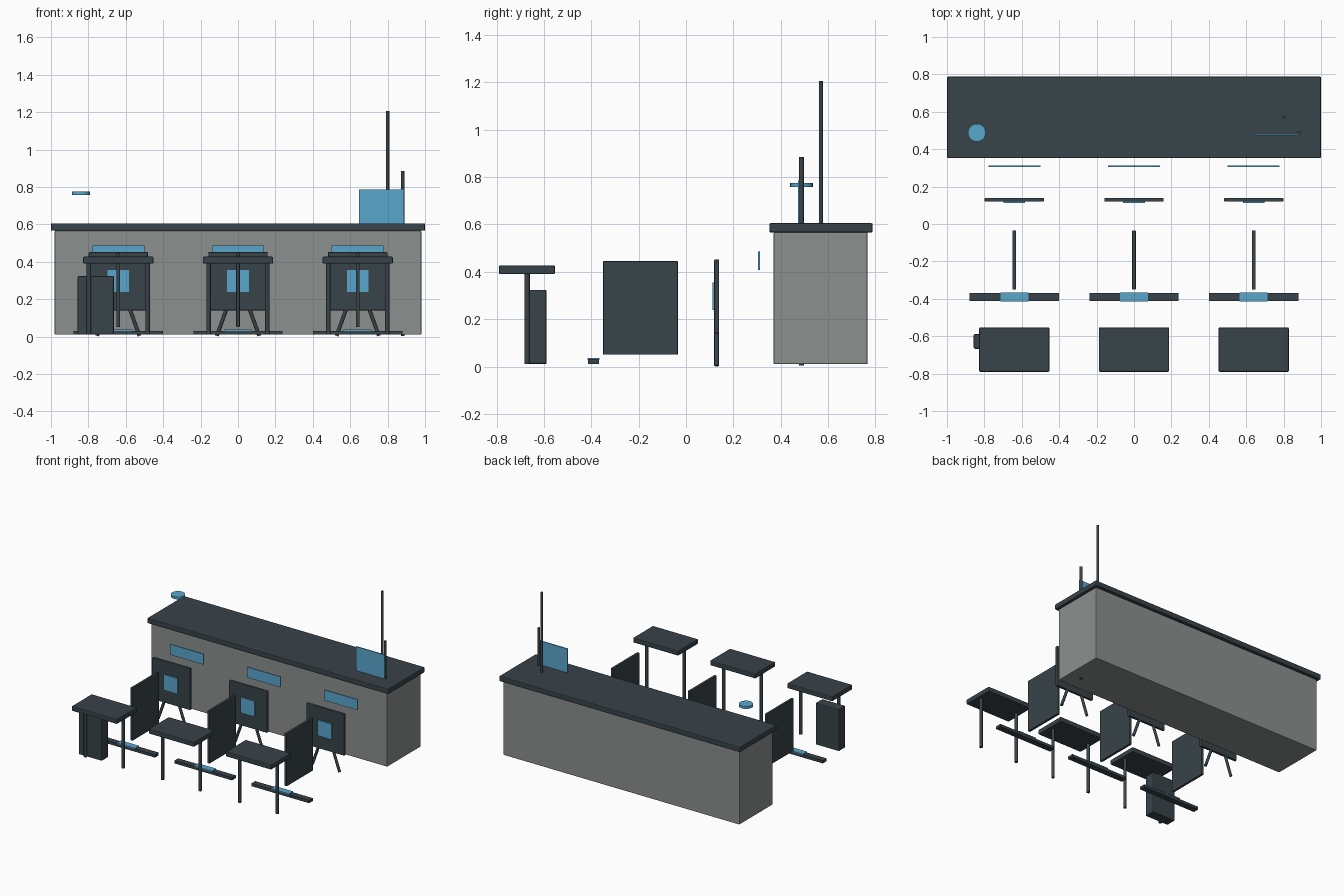
import bpy, math
from mathutils import Vector

if "Cube" in bpy.data.objects:
    bpy.data.objects.remove(bpy.data.objects["Cube"])


def material(name, rgb):
    def lin(c):
        c /= 255
        return c / 12.92 if c <= 0.04045 else ((c + 0.055) / 1.055) ** 2.4
    m = bpy.data.materials.new(name)
    m.diffuse_color = (*[lin(c) for c in rgb], 1)
    m.use_nodes = True
    m.node_tree.nodes["Principled BSDF"].inputs["Base Color"].default_value = m.diffuse_color
    return m


DARK = material("dark slate", (56, 67, 73))
BLUE = material("sky blue", (90, 166, 206))
GREY = material("warm grey", (139, 144, 141))


def box(name, x, y, z, mat, bevel=0.0):
    """Box from (min, max) ranges, with optional softened edges."""
    bpy.ops.mesh.primitive_cube_add(
        size=1, location=[(r[0] + r[1]) / 2 for r in (x, y, z)])
    o = bpy.context.object
    o.name = name
    o.scale = [r[1] - r[0] for r in (x, y, z)]
    bpy.ops.object.transform_apply(location=False, rotation=False, scale=True)
    o.data.materials.append(mat)
    if bevel:
        b = o.modifiers.new("soft_edges", 'BEVEL')
        b.width, b.segments = bevel, 2
    return o


def rod(name, a, b, radius, mat, sides=12):
    """Cylinder between two points."""
    a, b = Vector(a), Vector(b)
    bpy.ops.mesh.primitive_cylinder_add(
        vertices=sides, radius=radius, depth=(b - a).length, location=(a + b) / 2)
    o = bpy.context.object
    o.name = name
    o.rotation_euler = (b - a).to_track_quat('Z', 'Y').to_euler()
    o.data.materials.append(mat)
    bpy.ops.object.shade_smooth_by_angle(angle=math.radians(40))
    return o


# Long counter at the back
box("counter_body", (-0.98, 0.98), (0.37, 0.767), (0.01, 0.567), GREY, 0.005)
box("counter_top", (-1, 1), (0.352, 0.788), (0.566, 0.606), DARK, 0.006)

# Flag, its pole, the tall mast and the disc above the counter
rod("flag_pole", (0.881, 0.488, 0.004), (0.881, 0.488, 0.885), 0.01, DARK)
box("flag", (0.648, 0.886), (0.473, 0.481), (0.605, 0.786), BLUE)
rod("mast", (0.8, 0.57, 0.59), (0.8, 0.57, 1.205), 0.009, DARK)
rod("disc", (-0.84, 0.488, 0.758), (-0.84, 0.488, 0.776), 0.048, BLUE, 20)

# Three identical stations
for cx in (-0.64, 0.0, 0.64):
    def span(h):
        return (cx - h, cx + h)

    # Table
    box("table_top", span(0.188), (-0.79, -0.553), (0.39, 0.427), DARK, 0.006)
    for s in (-1, 1):
        rod("table_leg", (cx + s * 0.157, -0.671, 0.01),
            (cx + s * 0.157, -0.671, 0.395), 0.012, DARK)

    # Floor bar with plate
    box("floor_bar", span(0.239), (-0.413, -0.368), (0.01, 0.031), DARK)
    box("floor_plate", span(0.075), (-0.415, -0.366), (0.03, 0.037), BLUE)

    # Dividing panel
    box("divider", span(0.0095), (-0.35, -0.034), (0.05, 0.445), DARK, 0.003)

    # Easel board with splayed legs
    box("easel_board", span(0.158), (0.119, 0.14), (0.14, 0.452), DARK, 0.004)
    box("easel_plate", span(0.058), (0.111, 0.119), (0.238, 0.355), BLUE)
    for s in (-1, 1):
        rod("easel_leg", (cx + s * 0.113, 0.1295, 0.004),
            (cx + s * 0.05, 0.1295, 0.18), 0.0102, DARK)

    # Sign strip in front of the counter
    box("sign_strip", span(0.139), (0.305, 0.313), (0.407, 0.486), BLUE)

# Cabinet under the left table
box("cabinet", (-0.857, -0.664), (-0.667, -0.589), (0.01, 0.324), DARK, 0.006)
